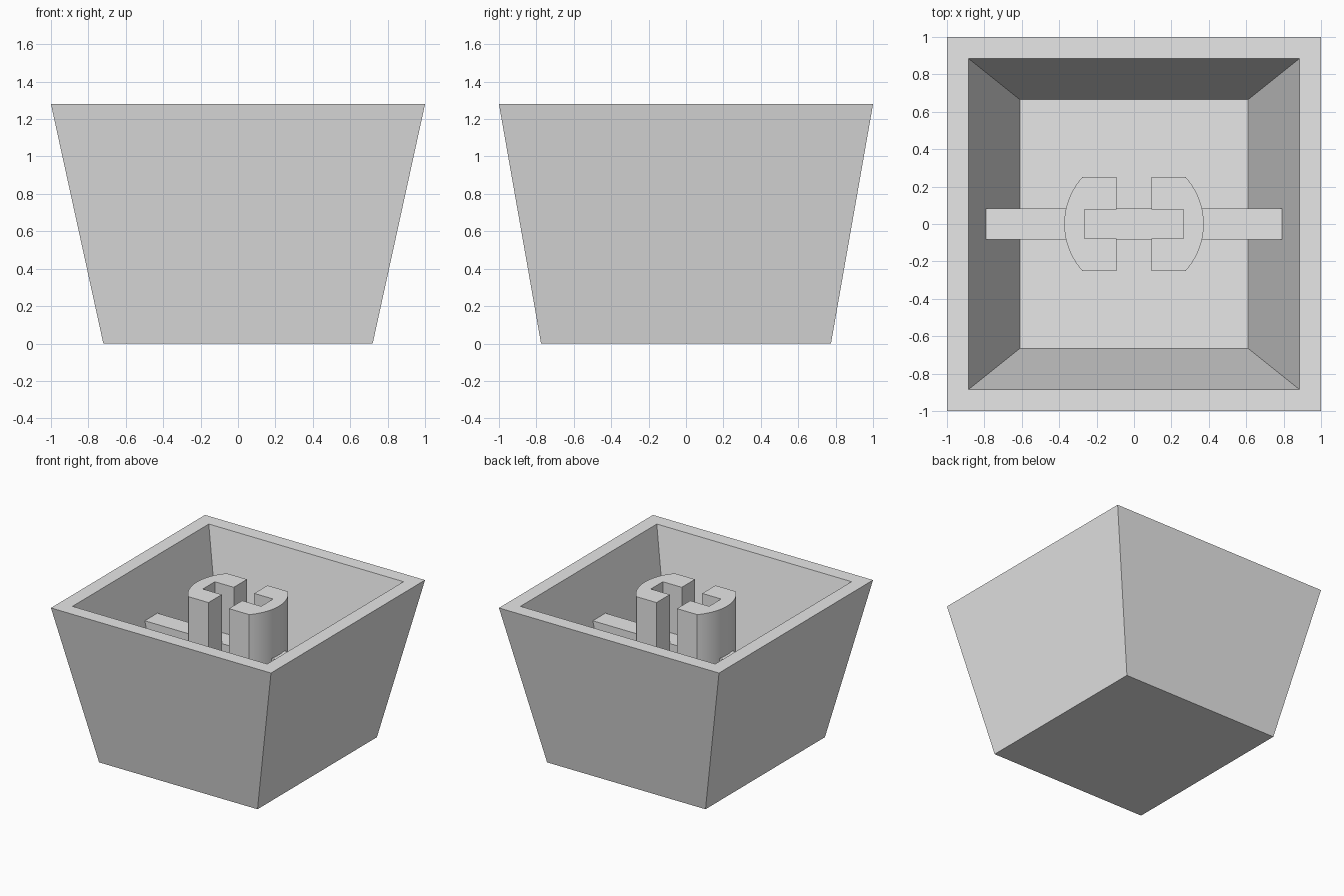
import bpy
import bmesh
from math import asin, cos, sin

if "Cube" in bpy.data.objects:
    bpy.data.objects.remove(bpy.data.objects["Cube"], do_unlink=True)

TOP = 1.28        # rim and stem height
FLOOR = 0.12      # thickness of the closed end
BASE = 0.1        # inner parts are sunk a little into the floor
GREY = (0.8, 0.8, 0.8, 1)

mat = bpy.data.materials.new("plain grey")
mat.use_nodes = True
mat.diffuse_color = GREY
bsdf = next(n for n in mat.node_tree.nodes if n.type == "BSDF_PRINCIPLED")
bsdf.inputs["Base Color"].default_value = GREY


def loft(name, rings):
    """Skin closed rings of points in order and cap both ends."""
    bm = bmesh.new()
    loops = [[bm.verts.new(p) for p in ring] for ring in rings]
    count = len(loops[0])
    for a, b in zip(loops, loops[1:]):
        for i in range(count):
            j = (i + 1) % count
            bm.faces.new((a[i], a[j], b[j], b[i]))
    bm.faces.new(loops[0][::-1])
    bm.faces.new(loops[-1])
    bmesh.ops.recalc_face_normals(bm, faces=bm.faces)
    mesh = bpy.data.meshes.new(name)
    bm.to_mesh(mesh)
    bm.free()
    mesh.materials.append(mat)
    obj = bpy.data.objects.new(name, mesh)
    bpy.context.collection.objects.link(obj)
    return obj


def rect(x, y, z):
    return [(-x, -y, z), (x, -y, z), (x, y, z), (-x, y, z)]


# Tapered hollow shell: outside wall, flat rim, inside wall, floor
loft("shell", [rect(0.72, 0.775, 0), rect(1, 1, TOP),
               rect(0.885, 0.885, TOP), rect(0.61, 0.665, FLOOR)])

# Cross rib between the side walls
loft("cross_rib", [rect(0.64, 0.082, BASE), rect(0.79, 0.082, 0.88)])

# Pair of C-shaped stem halves with rounded outer sides
RADIUS, HALF, GAP, SLOT_X, SLOT_Y = 0.373, 0.25, 0.093, 0.265, 0.078
STEPS = 20
limit = asin(HALF / RADIUS)
arc = [(RADIUS * cos(a), RADIUS * sin(a))
       for a in (limit * (2 * i / STEPS - 1) for i in range(STEPS + 1))]
outline = arc + [(GAP, HALF), (GAP, SLOT_Y), (SLOT_X, SLOT_Y),
                 (SLOT_X, -SLOT_Y), (GAP, -SLOT_Y), (GAP, -HALF)]
for side, name in ((1, "left_stem_half"), (-1, "right_stem_half")):
    stem = loft(name, [[(side * x, y, z) for x, y in outline] for z in (BASE, TOP)])
    bpy.ops.object.select_all(action="DESELECT")
    stem.select_set(True)
    bpy.context.view_layer.objects.active = stem
    bpy.ops.object.shade_smooth_by_angle(angle=0.5)
